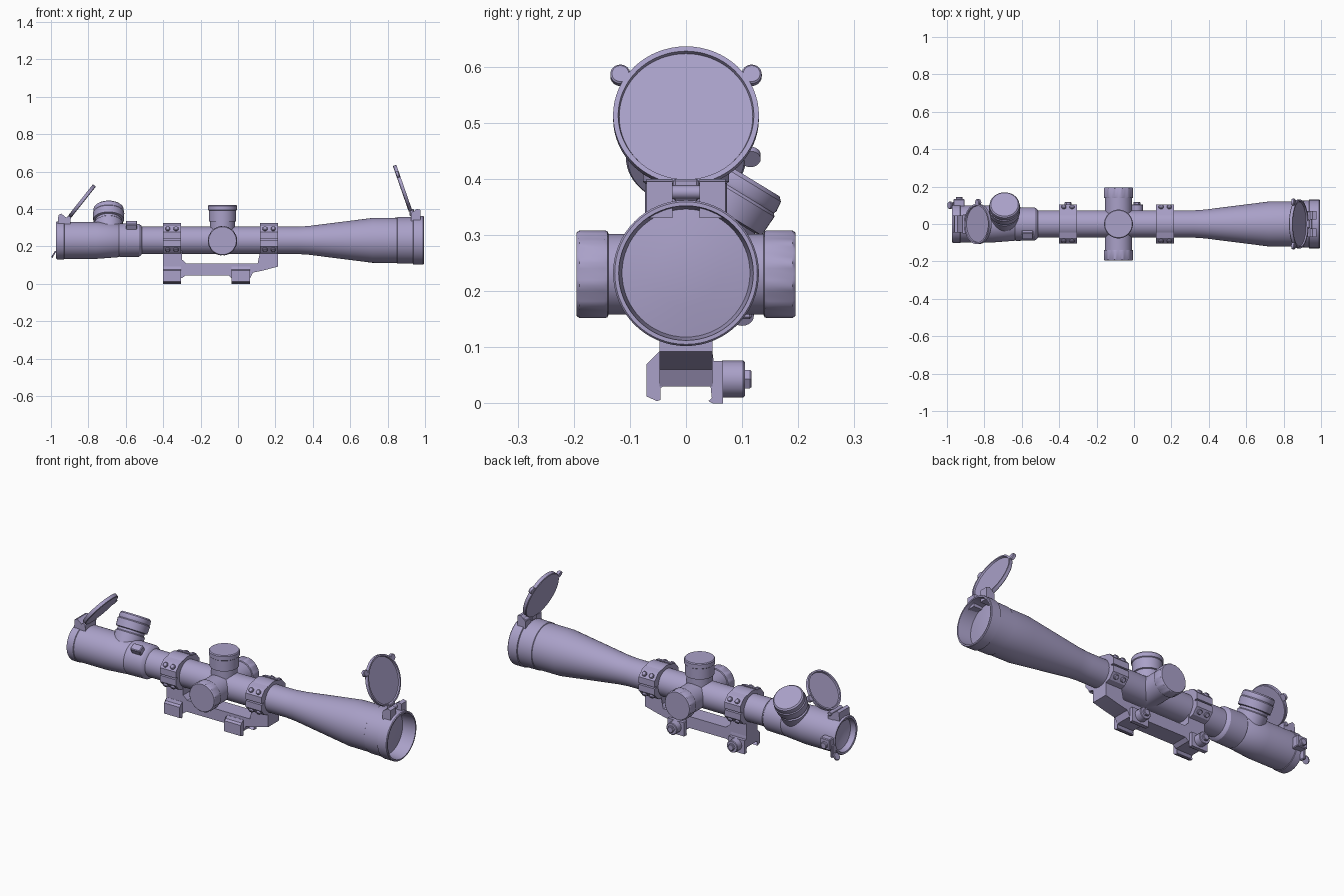
import bpy, bmesh, math
from mathutils import Vector, Matrix

if "Cube" in bpy.data.objects:
    bpy.data.objects.remove(bpy.data.objects["Cube"])

mat = bpy.data.materials.new("muted lavender")
mat.diffuse_color = (0.40, 0.355, 0.58, 1)
mat.use_nodes = True
mat.node_tree.nodes["Principled BSDF"].inputs["Base Color"].default_value = mat.diffuse_color
AXIS_Z = 0.232
TURRET_X = -0.083


def finish(bm, name):
    bmesh.ops.recalc_face_normals(bm, faces=bm.faces[:])
    me = bpy.data.meshes.new(name)
    bm.to_mesh(me)
    bm.free()
    me.materials.append(mat)
    ob = bpy.data.objects.new(name, me)
    bpy.context.collection.objects.link(ob)
    bpy.ops.object.select_all(action='DESELECT')
    ob.select_set(True)
    bpy.context.view_layer.objects.active = ob
    bpy.ops.object.shade_smooth_by_angle(angle=math.radians(32))
    return ob


def lathe(name, profile, origin, direction, seg=48, flutes=None):
    """Revolve (distance, radius) points; flutes = (profile rows, depth, count)."""
    bm = bmesh.new()
    rot = Vector(direction).to_track_quat('Z', 'Y')
    rows = []
    for n, (d, r) in enumerate(profile):
        row = []
        for i in range(1 if r == 0 else seg):
            a = 2 * math.pi * i / seg
            rr = r
            if flutes and n in flutes[0]:
                rr -= flutes[1] * (math.cos(flutes[2] * a) > 0.3)
            p = Vector((rr * math.cos(a), rr * math.sin(a), d))
            row.append(bm.verts.new(Vector(origin) + rot @ p))
        rows.append(row)
    for a, b in zip(rows, rows[1:]):
        for i in range(seg):
            j = (i + 1) % seg
            if len(a) == 1:
                bm.faces.new((a[0], b[i], b[j]))
            elif len(b) == 1:
                bm.faces.new((a[i], a[j], b[0]))
            else:
                bm.faces.new((a[i], a[j], b[j], b[i]))
    return finish(bm, name)


def cylinder(name, origin, direction, r, h, seg=24, c=0.003):
    return lathe(name, [(0, 0), (0, r), (h - c, r), (h, r - c), (h, 0)], origin, direction, seg)


def prism(name, pts, lo, hi, axis):
    """Extrude an outline: along x the points are (y, z), along y they are (x, z)."""
    bm = bmesh.new()
    put = (lambda p, t: (t, p[0], p[1])) if axis == 'x' else (lambda p, t: (p[0], t, p[1]))
    a = [bm.verts.new(put(p, lo)) for p in pts]
    b = [bm.verts.new(put(p, hi)) for p in pts]
    caps = [bm.faces.new(a), bm.faces.new(b)]
    for i in range(len(pts)):
        j = (i + 1) % len(pts)
        bm.faces.new((a[i], a[j], b[j], b[i]))
    bmesh.ops.triangulate(bm, faces=caps)
    return finish(bm, name)


def box(name, center, size, rot=None, bevel=0.004):
    bm = bmesh.new()
    bmesh.ops.create_cube(bm, size=1)
    bmesh.ops.scale(bm, vec=size, verts=bm.verts[:])
    bmesh.ops.bevel(bm, geom=bm.edges[:], offset=bevel, segments=1, affect='EDGES')
    m = Matrix.Translation(center) @ (rot or Matrix())
    bmesh.ops.transform(bm, matrix=m, verts=bm.verts[:])
    return finish(bm, name)


# Main optical body, with recessed lenses at both ends
lathe("scope_body", [
    (-0.925, 0), (-0.93, 0.05), (-0.94, 0.084), (-0.97, 0.088), (-0.972, 0.098),
    (-0.966, 0.102), (-0.93, 0.102), (-0.928, 0.099), (-0.76, 0.099), (-0.64, 0.09),
    (-0.635, 0.087), (-0.63, 0.09), (-0.53, 0.088), (-0.518, 0.08), (-0.514, 0.073),
    (0.32, 0.073), (0.38, 0.077), (0.72, 0.12), (0.85, 0.121), (0.852, 0.124),
    (0.935, 0.125), (0.937, 0.13), (0.99, 0.13), (0.994, 0.127), (0.994, 0.12),
    (0.92, 0.114), (0.928, 0.06), (0.932, 0)], (0, 0, AXIS_Z), (1, 0, 0), 64)

# Raised thumb rib on the zoom ring
box("zoom_rib", (-0.57, -0.052, 0.305), (0.06, 0.04, 0.055), Matrix.Rotation(math.radians(30), 4, 'X'))

# Adjustment turrets: one on top, one on each side
cap = [(0, 0), (0, 0.058), (0.085, 0.058), (0.09, 0.069), (0.138, 0.069), (0.14, 0.077),
       (0.146, 0.079), (0.19, 0.079), (0.195, 0.074), (0.195, 0)]
for side, name in ((-1, "front_turret"), (1, "rear_turret")):
    prof = [(d, max(r, 0.072) if 0 < r < 0.073 else r) for d, r in cap]
    lathe(name, prof, (TURRET_X, 0, 0.23), (0, side, 0), 48, ((6, 7), 0.004, 12))
lathe("top_turret", [(0, 0), (0, 0.066), (0.1, 0.066), (0.102, 0.073), (0.16, 0.073),
                     (0.163, 0.077), (0.185, 0.077), (0.19, 0.073), (0.19, 0)],
      (TURRET_X, 0, AXIS_Z), (0, 0, 1))

# Tilted illumination dial on the eyepiece
lathe("illumination_dial", [(0, 0), (0, 0.076), (0.105, 0.076), (0.11, 0.07), (0.122, 0.07),
                            (0.125, 0.082), (0.165, 0.084), (0.17, 0.08), (0.176, 0.082),
                            (0.194, 0.08), (0.201, 0.073), (0.201, 0)],
      (-0.692, 0, 0.235), (0, 0.52, 0.854))

# Objective flip cover, held open
def cover(name, center, normal, r):
    lathe(name, [(-0.01, 0), (-0.01, r - 0.003), (-0.007, r), (0.01, r), (0.01, r - 0.009),
                 (0.002, r - 0.011), (0.002, 0)], center, normal, 64)

n = Vector((0.945, 0, 0.33))
cover("objective_cover", (0.88, 0, 0.51), n, 0.13)
for s in (-1, 1):
    p = Vector((0.854, s * 0.117, 0.585))
    cylinder("objective_cover_tab", p - n * 0.008, n, 0.018, 0.016)
    # Hinge lugs on the objective rim
    lo, hi = sorted((s * 0.024, s * 0.07))
    prism("objective_hinge_lug", [(0.925, 0.33), (0.975, 0.33), (0.975, 0.395), (0.955, 0.4),
                                  (0.925, 0.375)], lo, hi, 'y')
cylinder("objective_hinge_pin", (0.94, -0.068, 0.376), (0, 1, 0), 0.012, 0.136)
box("objective_hinge_arm", (0.929, 0, 0.38), (0.022, 0.046, 0.04))

# Eyepiece flip cover, held open
n = Vector((-0.783, 0, 0.622))
cover("eyepiece_cover", (-0.834, 0, 0.442), n, 0.107)
cylinder("eyepiece_cover_tab", Vector((-0.834, 0.115, 0.44)) - n * 0.008, n, 0.018, 0.016)
prism("eyepiece_hinge", [(-0.965, 0.31), (-0.96, 0.368), (-0.945, 0.375), (-0.92, 0.355),
                         (-0.895, 0.345), (-0.895, 0.31)], -0.045, 0.045, 'y')
cylinder("eyepiece_hinge_pin", (-0.905, -0.05, 0.35), (0, 1, 0), 0.012, 0.1)

# Side latch and lever on the eyepiece rim
box("latch_block", (-0.936, 0.108, 0.225), (0.06, 0.05, 0.06))
cylinder("latch_knob", (-0.935, 0.125, 0.22), (0, 1, 0), 0.018, 0.02)
box("latch_arm", (-0.965, 0.1, 0.185), (0.014, 0.035, 0.07))
lever_n = Vector((-0.85, 0, 0.53))
cylinder("latch_lever", Vector((-0.985, 0.1, 0.158)) - lever_n * 0.004, lever_n, 0.021, 0.008)

# One-piece mount, side outline
prism("mount_frame", [
    (-0.4, 0.03), (-0.3, 0.03), (-0.28, 0.045), (-0.05, 0.045), (-0.035, 0.03), (0.065, 0.03),
    (0.08, 0.06), (0.13, 0.07), (0.215, 0.092), (0.215, 0.18), (0.12, 0.18), (0.12, 0.125),
    (0.105, 0.108), (-0.275, 0.108), (-0.3, 0.13), (-0.3, 0.18), (-0.4, 0.18)],
    -0.047, 0.047, 'y')
# Rail feet with fixed hook, clamp jaw and nut
for x0, x1 in ((-0.4, -0.305), (-0.035, 0.065)):
    xc = (x0 + x1) / 2
    prism("rail_foot", [(-0.07, 0.012), (-0.052, 0.004), (-0.045, 0.006), (-0.058, 0.018),
                        (-0.048, 0.03), (0.05, 0.03), (0.05, 0.07), (0.047, 0.092),
                        (-0.048, 0.092), (-0.054, 0.076), (-0.07, 0.07)], x0, x1, 'x')
    prism("clamp_jaw", [(0.04, 0.004), (0.047, 0), (0.066, 0), (0.066, 0.075), (0.04, 0.075),
                        (0.04, 0.065), (0.055, 0.06), (0.055, 0.018)], x0, x1, 'x')
    cylinder("clamp_nut", (xc, 0.064, 0.043), (0, 1, 0), 0.033, 0.041, 12)
    cylinder("clamp_bolt", (xc, 0.1, 0.043), (0, 1, 0), 0.019, 0.017, 6)

# Scope rings with flanges and screws
for x0, x1 in ((-0.402, -0.305), (0.118, 0.215)):
    xc = (x0 + x1) / 2
    lathe("scope_ring", [(x0, 0.06), (x0, 0.088), (x1, 0.088), (x1, 0.06)],
          (0, 0, AXIS_Z + 0.004), (1, 0, 0))
    for s in (-1, 1):
        for z0, sz in ((0.242, 1), (0.234, -1)):
            out = [(0.045, 0), (0.045, 0.074), (0.074, 0.066), (0.103, 0.034), (0.103, 0)]
            prism("ring_flange", [(s * y, z0 + sz * z) for y, z in out], x0, x1, 'x')
            for dx in (-0.022, 0.022):
                cylinder("ring_screw", (xc + dx, s * 0.086, z0 + sz * 0.047),
                         (0, s * 0.74, sz * 0.67), 0.013, 0.014, 16)
